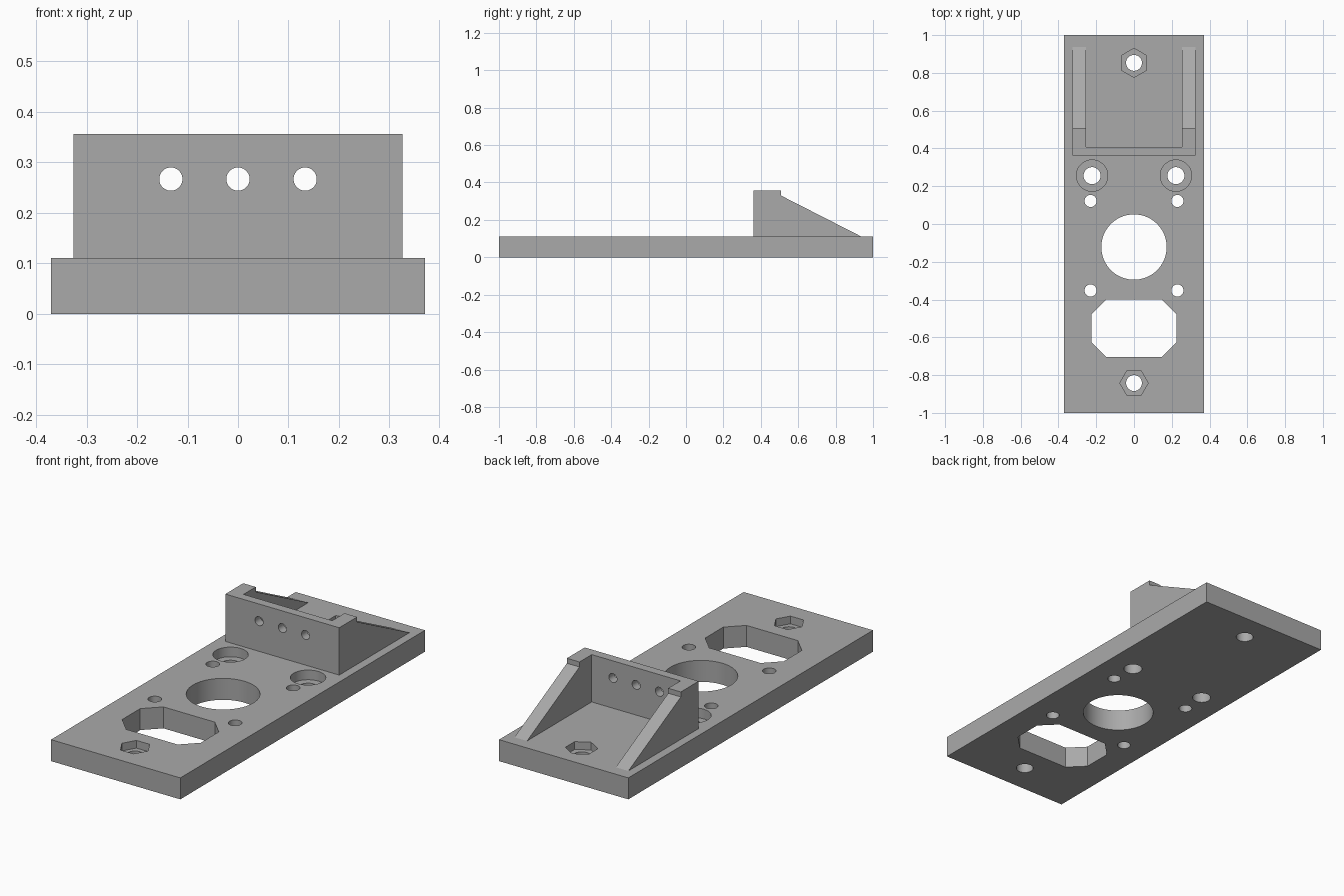
import bpy
import bmesh
from math import radians, pi
from mathutils import Matrix, Vector

if "Cube" in bpy.data.objects:
    bpy.data.objects.remove(bpy.data.objects["Cube"], do_unlink=True)

grey = bpy.data.materials.new("plain grey")
grey.use_nodes = True
COLOUR = (0.4, 0.4, 0.4, 1)
grey.diffuse_color = COLOUR
grey.node_tree.nodes["Principled BSDF"].inputs["Base Color"].default_value = COLOUR

TOP = 0.111     # top of the base plate
HALF_W = 0.37


def finish(name, bm):
    bmesh.ops.recalc_face_normals(bm, faces=bm.faces)
    mesh = bpy.data.meshes.new(name)
    bm.to_mesh(mesh)
    bm.free()
    mesh.materials.append(grey)
    obj = bpy.data.objects.new(name, mesh)
    bpy.context.collection.objects.link(obj)
    return obj


def add_prism(bm, points, direction):
    """Extrude a closed outline of 3D points along a direction."""
    face = bm.faces.new([bm.verts.new(p) for p in points])
    ext = bmesh.ops.extrude_face_region(bm, geom=[face])["geom"]
    moved = [v for v in ext if isinstance(v, bmesh.types.BMVert)]
    bmesh.ops.translate(bm, verts=moved, vec=Vector(direction))


def add_box(bm, lo, hi):
    outline = [(lo[0], lo[1], lo[2]), (hi[0], lo[1], lo[2]),
               (hi[0], hi[1], lo[2]), (lo[0], hi[1], lo[2])]
    add_prism(bm, outline, (0, 0, hi[2] - lo[2]))


def add_hole(bm, centre, radius, depth, sides=64, tilt=0.0, axis="Z"):
    turn = Matrix.Rotation(tilt, 4, "Z")
    if axis == "Y":
        turn = Matrix.Rotation(pi / 2, 4, "X") @ turn
    bmesh.ops.create_cone(bm, cap_ends=True, segments=sides, radius1=radius,
                          radius2=radius, depth=depth,
                          matrix=Matrix.Translation(centre) @ turn)


def cut(obj, cutter):
    cutter.hide_render = True
    mod = obj.modifiers.new("cut", "BOOLEAN")
    mod.operation = "DIFFERENCE"
    mod.solver = "EXACT"
    mod.object = cutter
    bpy.context.view_layer.objects.active = obj
    bpy.ops.object.modifier_apply(modifier=mod.name)
    bpy.data.objects.remove(cutter, do_unlink=True)


# Base plate
bm = bmesh.new()
add_box(bm, (-HALF_W, -1, 0), (HALF_W, 1, TOP))
plate = finish("base_plate", bm)

# Counterbores and hexagonal nut pockets
bm = bmesh.new()
for side in (-1, 1):
    add_hole(bm, (side * 0.222, 0.256, TOP), 0.083, 0.1)
add_hole(bm, (0, 0.853, TOP), 0.077, 0.08, sides=6)
add_hole(bm, (0, -0.842, TOP), 0.075, 0.08, sides=6, tilt=pi / 6)
cut(plate, finish("pocket_cutter", bm))

# Through holes and the chamfered window
bm = bmesh.new()
add_hole(bm, (0, -0.122, 0), 0.173, 1)
for y in (0.853, -0.842):
    add_hole(bm, (0, y, 0), 0.042, 1)
for side in (-1, 1):
    add_hole(bm, (side * 0.222, 0.256, 0), 0.045, 1)
    for y in (0.122, -0.352):
        add_hole(bm, (side * 0.23, y, 0), 0.032, 1)
quarter = [(0.225, 0.074), (0.147, 0.152)]
window = (quarter + [(-x, y) for x, y in reversed(quarter)]
          + [(-x, -y) for x, y in quarter]
          + [(x, -y) for x, y in reversed(quarter)])
add_prism(bm, [(x, y - 0.552, -0.5) for x, y in window], (0, 0, 1))
cut(plate, finish("hole_cutter", bm))

# Upright bracket with sloping side ribs, hollowed behind the wall
bm = bmesh.new()
WIDE = 0.326
side_profile = [(0.362, TOP), (0.362, 0.356), (0.508, 0.356),
                (0.508, 0.33), (0.937, TOP)]
add_prism(bm, [(-WIDE, y, z) for y, z in side_profile], (2 * WIDE, 0, 0))
bracket = finish("upright_bracket", bm)

bm = bmesh.new()
add_box(bm, (-0.254, 0.408, 0), (0.254, 1.2, 1))
cut(bracket, finish("hollow_cutter", bm))

# Three holes through the upright wall
bm = bmesh.new()
for x in (-0.133, 0, 0.133):
    add_hole(bm, (x, 0.38, 0.267), 0.023, 0.2, sides=48, axis="Y")
cut(bracket, finish("wall_hole_cutter", bm))

# Smooth round walls, sharp edges elsewhere
for obj in (plate, bracket):
    bpy.ops.object.select_all(action="DESELECT")
    obj.select_set(True)
    bpy.context.view_layer.objects.active = obj
    bpy.ops.object.shade_smooth_by_angle(angle=radians(30))
